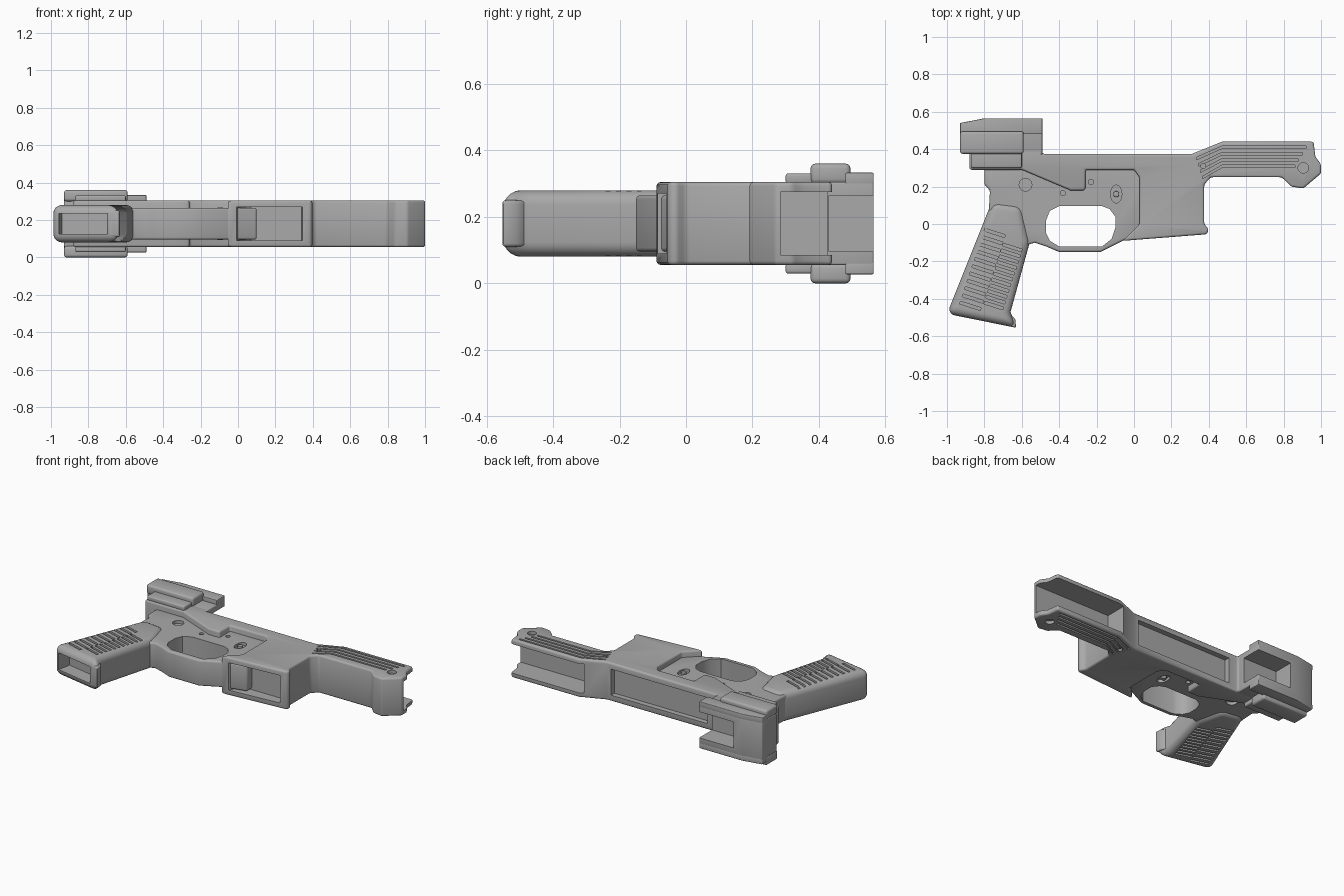
import bpy, bmesh, math
from mathutils import Vector, Matrix

old = bpy.data.objects.get("Cube")
if old:
    bpy.data.objects.remove(old)

MID = 0.18  # height of the mirror plane

grey = bpy.data.materials.new("matte grey")
grey.use_nodes = True
GREY = (0.4, 0.4, 0.4, 1)
grey.diffuse_color = GREY
grey.node_tree.nodes["Principled BSDF"].inputs["Base Color"].default_value = GREY


def add_prism(bm, pts, z0, z1):
    """Extrude an outline in plan from z0 to z1."""
    face = bm.faces.new([bm.verts.new((x, y, z0)) for x, y in pts])
    res = bmesh.ops.extrude_face_region(bm, geom=[face])
    verts = [v for v in res["geom"] if isinstance(v, bmesh.types.BMVert)]
    bmesh.ops.translate(bm, verts=verts, vec=(0, 0, z1 - z0))


def circle(x, y, r, n=24):
    return [(x + r * math.cos(math.tau * i / n), y + r * math.sin(math.tau * i / n)) for i in range(n)]


def bar(a, b, w):
    """Thin rectangle along the line from a to b."""
    a, b = Vector(a), Vector(b)
    side = (b - a).orthogonal().normalized() * w / 2
    return [tuple(p) for p in (a + side, b + side, b - side, a - side)]


def ribbon(path, w):
    """Band of constant height following a path."""
    return [(x, y + w / 2) for x, y in path] + [(x, y - w / 2) for x, y in reversed(path)]


def build(name, prisms):
    bm = bmesh.new()
    for pts, z0, z1 in prisms:
        add_prism(bm, pts, z0, z1)
    bmesh.ops.recalc_face_normals(bm, faces=bm.faces)
    mesh = bpy.data.meshes.new(name)
    bm.to_mesh(mesh)
    bm.free()
    ob = bpy.data.objects.new(name, mesh)
    bpy.context.collection.objects.link(ob)
    mesh.materials.append(grey)
    return ob


def part(name, prisms, bevel=0.0, cuts=(), segments=3):
    """Make a bevelled part, carve its recesses and shade it."""
    ob = build(name, prisms)
    if bevel:
        mod = ob.modifiers.new("rounding", "BEVEL")
        mod.width, mod.segments = bevel, segments
        mod.limit_method, mod.angle_limit = "ANGLE", math.radians(35)
    cutters = []
    for i, group in enumerate(cuts):
        cutter = build(f"{name}_cutter_{i}", group)
        cutter.hide_render = True
        cutters.append(cutter)
        mod = ob.modifiers.new("recess", "BOOLEAN")
        mod.operation, mod.solver, mod.object = "DIFFERENCE", "EXACT", cutter
    bpy.ops.object.select_all(action="DESELECT")
    bpy.context.view_layer.objects.active = ob
    ob.select_set(True)
    for mod in list(ob.modifiers):
        bpy.ops.object.modifier_apply(modifier=mod.name)
    for cutter in cutters:
        bpy.data.objects.remove(cutter)
    bpy.ops.object.shade_smooth_by_angle(angle=math.radians(35))
    return ob


def box(x0, x1, y0, y1):
    return [(x0, y0), (x1, y0), (x1, y1), (x0, y1)]


def both_sides(shapes, half, depth):
    """Shallow cuts sunk into the upper and the lower side."""
    return ([(s, MID + half - depth, MID + half + 0.1) for s in shapes]
            + [(s, MID - half - 0.1, MID - half + depth) for s in shapes])


# Main body with the forward handguard
body = [(-0.88, 0.29), (-0.60, 0.29), (-0.34, 0.18), (-0.26, 0.18), (-0.26, 0.29),
        (0.0, 0.29), (0.03, 0.25), (0.03, 0.0), (-0.06, -0.09), (0.39, -0.055),
        (0.40, -0.03), (0.375, 0.0), (0.375, 0.21), (0.41, 0.25), (0.79, 0.25),
        (0.84, 0.20), (0.905, 0.19), (1.0, 0.27), (1.0, 0.32), (0.97, 0.36),
        (0.96, 0.44), (0.47, 0.44), (0.31, 0.375), (-0.49, 0.375), (-0.49, 0.40), (-0.88, 0.40)]
grooves = []
for i in range(4):
    y = 0.41 - 0.034 * i
    end = 0.92 - 0.02 * i
    grooves.append(ribbon([(0.335 + 0.01 * i, y - 0.06), (0.47, y), (end, y)], 0.013))
dimples = [circle(0.905, 0.30, 0.028), circle(0.37, 0.31, 0.013)]
opening = [(-0.03, -0.15), (0.35, -0.15), (0.34, 0.0), (0.07, 0.0), (0.0, -0.065)]
part("main_body", [(body, MID - 0.125, MID + 0.125)], 0.012, [
    both_sides(grooves, 0.125, 0.01),
    both_sides(dimples, 0.125, 0.02),
    [(opening, MID - 0.09, MID + 0.09)],
    [(box(0.44, 1.1, 0.285, 0.5), MID - 0.095, MID + 0.095)],
    [(box(-0.42, 0.28, 0.34, 0.5), MID - 0.085, MID + 0.085)],
])

# Thinner centre web and finger guard
web = [(-0.80, 0.32), (-0.80, 0.21), (-0.77, 0.18), (-0.78, 0.0), (-0.60, -0.12),
       (-0.53, -0.10), (-0.47, -0.12), (-0.40, -0.15), (-0.18, -0.15), (-0.05, -0.085),
       (0.10, -0.05), (0.10, 0.32)]
guard_hole = [(-0.40, -0.12), (-0.17, -0.12), (-0.12, -0.08), (-0.10, -0.02), (-0.10, 0.04),
              (-0.13, 0.08), (-0.17, 0.095), (-0.40, 0.095), (-0.45, 0.07), (-0.47, 0.02),
              (-0.47, -0.05), (-0.45, -0.09)]
web_dimples = [circle(-0.58, 0.21, 0.034), circle(-0.38, 0.165, 0.014),
               circle(-0.23, 0.225, 0.014),
               [(x, y * 1.6 + 0.16) for x, y in circle(-0.095, 0, 0.03)]]
part("centre_web", [(web, MID - 0.085, MID + 0.085)], 0.012, [
    [(guard_hole, -0.2, 0.6)],
    both_sides(web_dimples, 0.085, 0.02),
])

# Raised bosses in the oval recess
for s in (-1, 1):
    z = MID + s * 0.075
    part("round_boss", [(circle(-0.095, 0.16, 0.016), z - 0.012, z + 0.012)], 0.003)

# Rounded hand grip with slanted slots
grip = [(-0.76, 0.12), (-1.0, -0.48), (-0.63, -0.555), (-0.66, -0.47), (-0.555, -0.09), (-0.60, 0.10)]
slots = []
for i in range(11):
    t = i / 10
    for x, y, length in ((-0.80 - 0.13 * t, -0.03 - 0.39 * t, 0.11),
                         (-0.70 - 0.10 * t, -0.11 - 0.31 * t, 0.10)):
        slots.append(bar((x, y), (x + length, y - length * 0.32), 0.015))
grip_end = [(-0.98, -0.60), (-0.68, -0.60), (-0.69, -0.45), (-0.94, -0.40)]
part("hand_grip", [(grip, MID - 0.1, MID + 0.1)], 0.045, [
    both_sides(slots, 0.1, 0.012),
    [(grip_end, MID - 0.055, MID + 0.055)],
], segments=5)

# Flared lip at the grip foot
part("grip_lip", [([(-0.70, -0.50), (-0.70, -0.54), (-0.63, -0.555), (-0.635, -0.51), (-0.66, -0.48)],
                   MID - 0.07, MID + 0.07)], 0.01)

# Rear block with a notch along its top
rear = [(-0.93, 0.39), (-0.49, 0.37), (-0.49, 0.565), (-0.80, 0.565), (-0.93, 0.54)]
part("rear_block", [(rear, MID - 0.125, MID + 0.125)], 0.006, [
    [(box(-0.74, -0.40, 0.43, 0.7), MID - 0.085, MID + 0.085)],
])

# Side rails, hooks and bosses on both sides of the rear block
for s in (-1, 1):
    z = MID + s * 0.135
    part("rear_flange", [([(-0.93, 0.48), (-0.49, 0.48), (-0.49, 0.565), (-0.80, 0.565), (-0.93, 0.54)],
                          z - 0.018, z + 0.018)], 0.004)
    part("lower_rail", [(box(-0.87, -0.60, 0.30, 0.40), z - 0.016, z + 0.016)], 0.008)
    z = MID + s * 0.15
    part("side_hook", [(box(-0.93, -0.59, 0.375, 0.495), z - 0.03, z + 0.03)], 0.014)
    # Upright bosses beside the notch
    for x in (-0.55, -0.69):
        boss = part("flange_boss", [(circle(0, 0, 0.026), -0.04, 0.04)], 0.003)
        boss.matrix_world = (Matrix.Translation((x, 0.523, MID + s * 0.126))
                             @ Matrix.Rotation(math.pi / 2, 4, "X"))
